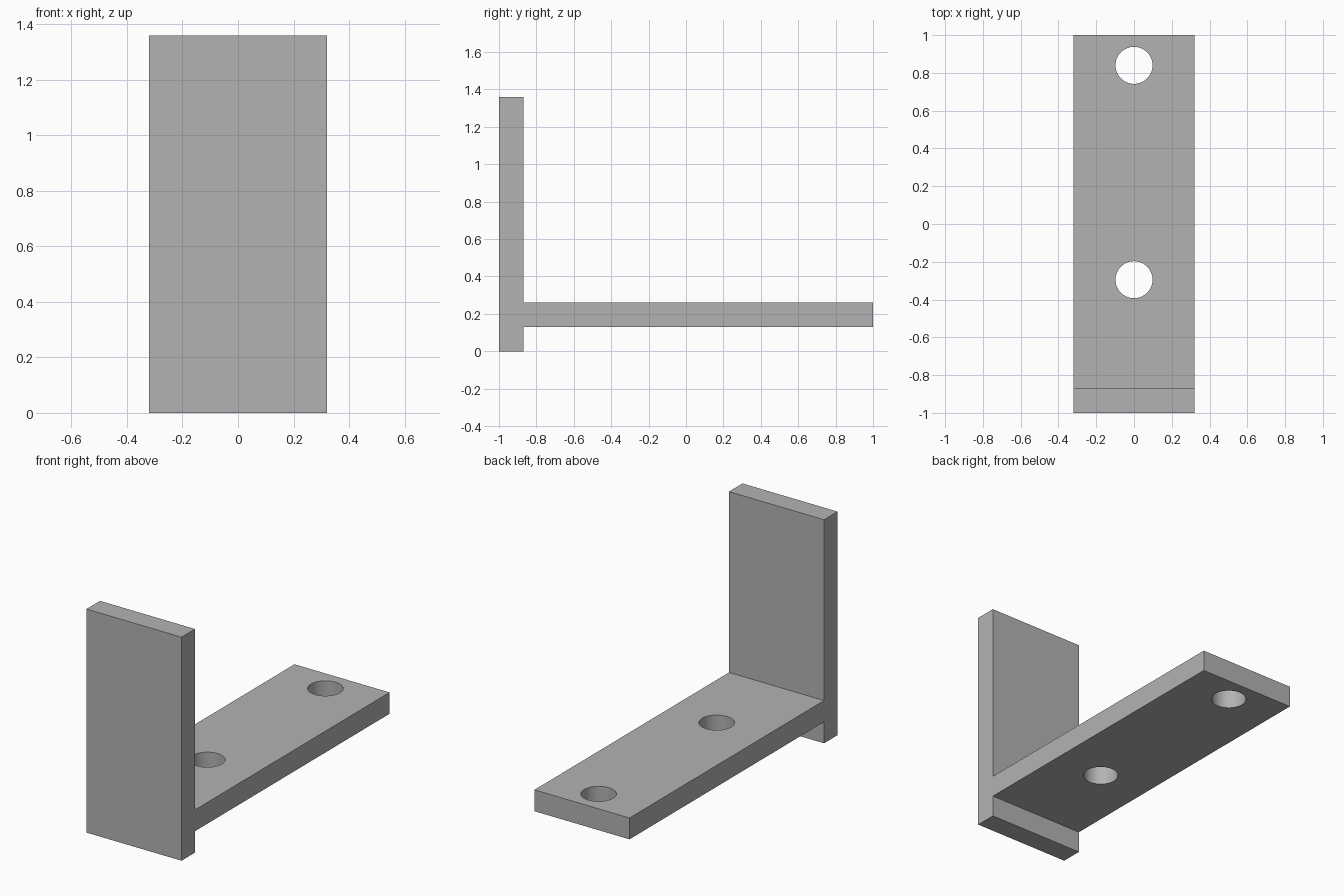
import bpy
import bmesh
import math

cube = bpy.data.objects.get("Cube")
if cube:
    bpy.data.objects.remove(cube, do_unlink=True)

HALF_WIDTH = 0.32
HEIGHT = 1.36
PLATE_BACK = -0.87
SHELF_BOTTOM, SHELF_TOP = 0.13, 0.26
HOLE_RADIUS = 0.098
HOLE_POSITIONS = (-0.295, 0.84)

grey = bpy.data.materials.new("plain_grey")
grey.use_nodes = True
colour = (0.45, 0.45, 0.45, 1)
grey.diffuse_color = colour
grey.node_tree.nodes["Principled BSDF"].inputs["Base Color"].default_value = colour

# Bracket: side profile (y, z) of upright plate and shelf, extruded across x
profile = [
    (-1, 0), (PLATE_BACK, 0), (PLATE_BACK, SHELF_BOTTOM), (1, SHELF_BOTTOM),
    (1, SHELF_TOP), (PLATE_BACK, SHELF_TOP), (PLATE_BACK, HEIGHT), (-1, HEIGHT),
]
bm = bmesh.new()
side = bm.faces.new([bm.verts.new((-HALF_WIDTH, y, z)) for y, z in profile])
extruded = bmesh.ops.extrude_face_region(bm, geom=[side])["geom"]
new_verts = [v for v in extruded if isinstance(v, bmesh.types.BMVert)]
bmesh.ops.translate(bm, vec=(2 * HALF_WIDTH, 0, 0), verts=new_verts)
bmesh.ops.recalc_face_normals(bm, faces=bm.faces)
mesh = bpy.data.meshes.new("bracket")
bm.to_mesh(mesh)
bm.free()
mesh.materials.append(grey)
bracket = bpy.data.objects.new("bracket", mesh)
bpy.context.collection.objects.link(bracket)

# Bolt holes through the shelf
for y in HOLE_POSITIONS:
    bpy.ops.mesh.primitive_cylinder_add(
        vertices=64, radius=HOLE_RADIUS, depth=0.4,
        location=(0, y, (SHELF_BOTTOM + SHELF_TOP) / 2))
    cutter = bpy.context.object
    cutter.name = "hole_cutter"
    cutter.hide_render = True
    cutter.data.materials.append(grey)
    cut = bracket.modifiers.new("bolt_hole", "BOOLEAN")
    cut.operation = "DIFFERENCE"
    cut.solver = "EXACT"
    cut.object = cutter
    bpy.ops.object.select_all(action="DESELECT")
    bracket.select_set(True)
    bpy.context.view_layer.objects.active = bracket
    bpy.ops.object.modifier_apply(modifier=cut.name)
    bpy.data.objects.remove(cutter, do_unlink=True)

# Smooth hole walls with sharp plate edges
bpy.ops.object.shade_smooth_by_angle(angle=math.radians(30))
